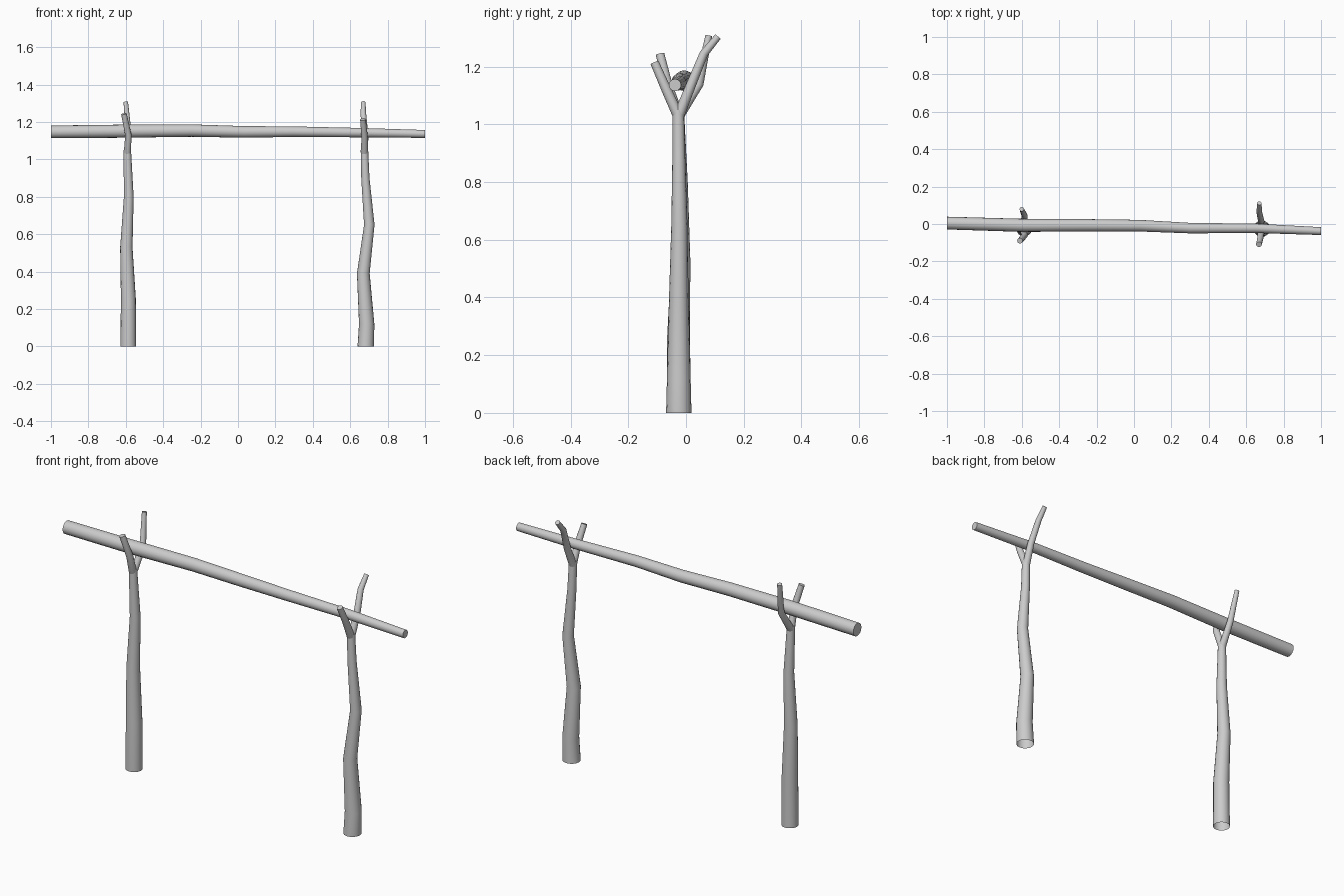
import bpy, bmesh, math
from mathutils import Vector

cube = bpy.data.objects.get("Cube")
if cube:
    bpy.data.objects.remove(cube, do_unlink=True)

wood = bpy.data.materials.new("grey_wood")
wood.use_nodes = True
colour = (0.6, 0.6, 0.6, 1)
wood.diffuse_color = colour
wood.node_tree.nodes["Principled BSDF"].inputs["Base Color"].default_value = colour


def limb(name, rings, axis=None, cap_start=True, sides=16):
    """Tapered tube through rings of (x, y, z, radius)."""
    bm = bmesh.new()
    centres = [Vector(r[:3]) for r in rings]
    loops = []
    for i, (c, ring) in enumerate(zip(centres, rings)):
        if axis:
            t = Vector(axis)
        else:
            t = centres[min(i + 1, len(rings) - 1)] - centres[max(i - 1, 0)]
            t.normalize()
        u = Vector((0, 1, 0)) if abs(t.x) > 0.9 else Vector((1, 0, 0))
        u = (u - t * u.dot(t)).normalized()
        v = t.cross(u)
        angles = [math.tau * k / sides for k in range(sides)]
        loops.append([bm.verts.new(c + ring[3] * (u * math.cos(a) + v * math.sin(a)))
                      for a in angles])
    for a, b in zip(loops, loops[1:]):
        for k in range(sides):
            n = (k + 1) % sides
            bm.faces.new((a[k], a[n], b[n], b[k]))
    if cap_start:
        bm.faces.new(loops[0][::-1])
    bm.faces.new(loops[-1])
    mesh = bpy.data.meshes.new(name)
    bm.to_mesh(mesh)
    bm.free()
    mesh.materials.append(wood)
    obj = bpy.data.objects.new(name, mesh)
    bpy.context.collection.objects.link(obj)
    bpy.ops.object.select_all(action='DESELECT')
    obj.select_set(True)
    bpy.context.view_layer.objects.active = obj
    bpy.ops.object.shade_smooth_by_angle(angle=math.radians(40))


# Crossbar resting in the forks
limb("crossbar", [
    (-1, 0.005, 1.147, 0.034), (-0.6, -0.007, 1.151, 0.035),
    (-0.25, -0.007, 1.154, 0.033), (0.03, -0.009, 1.147, 0.031),
    (0.3, -0.022, 1.148, 0.028), (0.65, -0.023, 1.143, 0.025),
    (1, -0.038, 1.136, 0.021)], axis=(1, 0, 0))

# Crooked posts, open underneath
limb("right_post", [
    (-0.587, -0.025, 0, 0.042), (-0.586, -0.026, 0.25, 0.04),
    (-0.597, -0.018, 0.53, 0.033), (-0.584, -0.02, 0.8, 0.026),
    (-0.592, -0.027, 1.05, 0.02)], axis=(0, 0, 1), cap_start=False)
limb("left_post", [
    (0.683, -0.025, 0, 0.044), (0.688, -0.025, 0.12, 0.041),
    (0.67, -0.025, 0.39, 0.034), (0.702, -0.023, 0.65, 0.028),
    (0.681, -0.025, 0.9, 0.022), (0.676, -0.027, 1.05, 0.02)],
    axis=(0, 0, 1), cap_start=False)

# Forked branches
limb("right_front_branch", [
    (-0.592, -0.027, 1.03, 0.019), (-0.586, -0.062, 1.13, 0.017),
    (-0.61, -0.09, 1.243, 0.015)])
limb("right_back_branch", [
    (-0.592, -0.025, 1.03, 0.019), (-0.585, 0.045, 1.14, 0.016),
    (-0.6, 0.079, 1.307, 0.012)])
limb("left_front_branch", [
    (0.676, -0.027, 1.03, 0.019), (0.677, -0.068, 1.12, 0.017),
    (0.668, -0.109, 1.214, 0.015)])
limb("left_back_branch", [
    (0.676, -0.025, 1.03, 0.019), (0.68, 0.015, 1.13, 0.017),
    (0.67, 0.062, 1.245, 0.015), (0.67, 0.111, 1.304, 0.012)])
